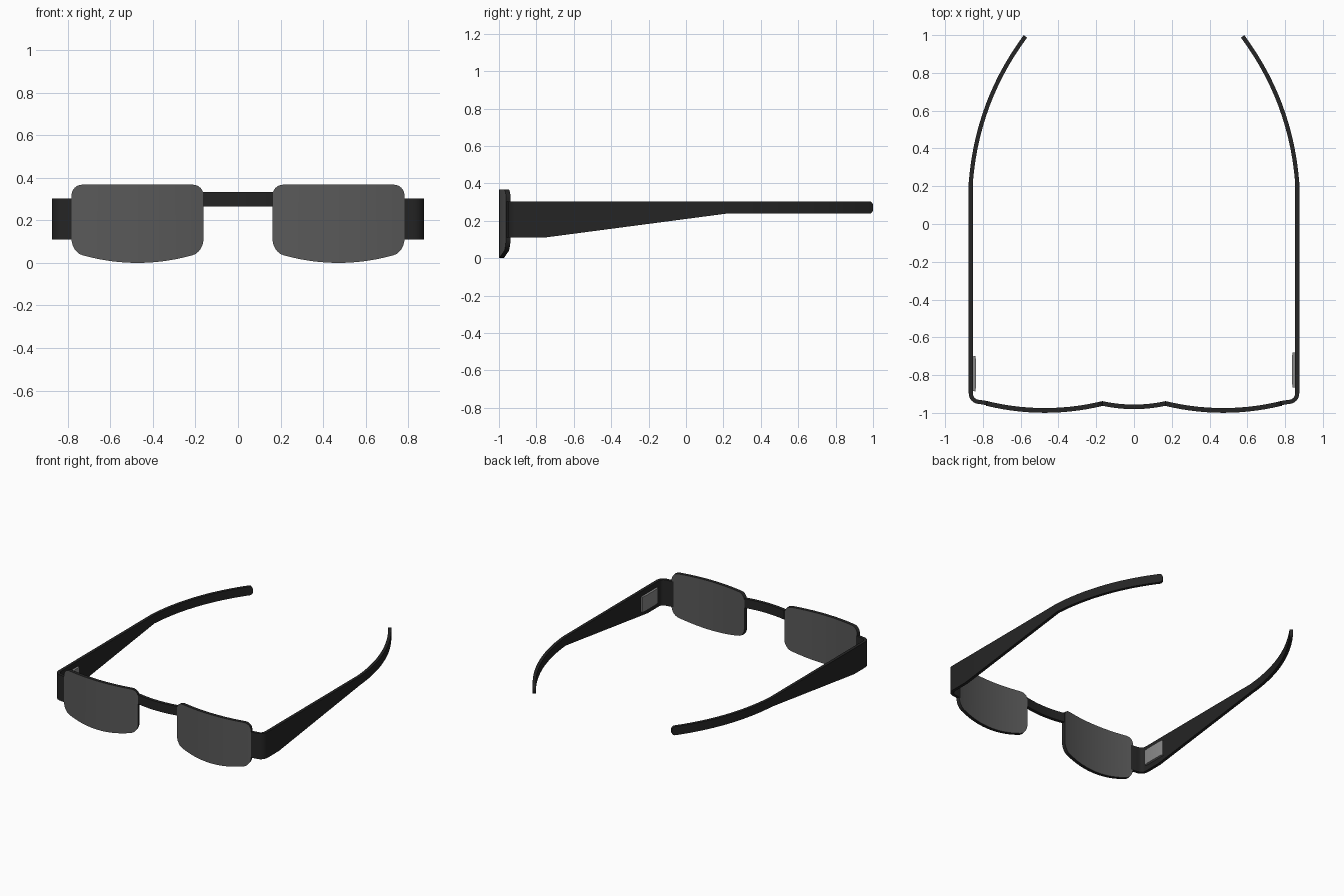
import bpy, bmesh, math
from mathutils import Vector

if "Cube" in bpy.data.objects:
    bpy.data.objects.remove(bpy.data.objects["Cube"])


def material(name, rgba):
    m = bpy.data.materials.new(name)
    m.diffuse_color = rgba
    m.use_nodes = True
    m.node_tree.nodes["Principled BSDF"].inputs["Base Color"].default_value = m.diffuse_color
    return m


BLACK = material("black_plastic", (0.018, 0.018, 0.018, 1))
TINT = material("tinted_lens", (0.1, 0.1, 0.1, 0.6))
GREY = material("grey_plate", (0.25, 0.25, 0.25, 0.7))


def strip(name, sections, thick, edge_mat, face_mat=None, mirror=False):
    """Upright band along a plan path; each section is (x, y, z_low, z_high)."""
    bm = bmesh.new()
    rings = []
    for i, (x, y, lo, hi) in enumerate(sections):
        a = sections[max(i - 1, 0)]
        b = sections[min(i + 1, len(sections) - 1)]
        t = Vector((b[0] - a[0], b[1] - a[1])).normalized()
        n = Vector((t.y, -t.x)) * thick / 2
        rings.append([bm.verts.new((x + s * n.x, y + s * n.y, z))
                      for s, z in ((1, lo), (1, hi), (-1, hi), (-1, lo))])
    for p, q in zip(rings, rings[1:]):
        for k in range(4):
            f = bm.faces.new((p[k], p[(k + 1) % 4], q[(k + 1) % 4], q[k]))
            f.material_index = 1 if face_mat and k in (0, 2) else 0
    bm.faces.new(rings[0])
    bm.faces.new(rings[-1][::-1])
    bmesh.ops.recalc_face_normals(bm, faces=bm.faces)
    me = bpy.data.meshes.new(name)
    bm.to_mesh(me)
    bm.free()
    me.materials.append(edge_mat)
    if face_mat:
        me.materials.append(face_mat)
    me.shade_smooth()
    me.set_sharp_from_angle(angle=math.radians(35))
    ob = bpy.data.objects.new(name, me)
    bpy.context.collection.objects.link(ob)
    if mirror:
        mod = ob.modifiers.new("mirror", "MIRROR")
        mod.use_mirror_merge = False
    return ob


# Lenses: bowed plates with rounded top corners and a curved lower edge
CX, HALF, R = 0.4725, 0.3075, 0.05
us = [-HALF + R * (1 - math.cos(math.radians(a))) for a in range(0, 91, 15)]
us += [(-1 + i / 6) * (HALF - R) for i in range(1, 12)] + [-u for u in reversed(us)]
lens = []
for u in us:
    d = max(0, abs(u) - (HALF - R)) / R
    drop = 1 - math.sqrt(max(0, 1 - d * d))
    bow = (u / HALF) ** 2
    lens.append((CX + u, -0.987 + 0.037 * bow,
                 0.052 * bow + 0.06 * drop, 0.368 - R * drop))
strip("lenses", lens, 0.025, BLACK, TINT, mirror=True)

# Bridge between the lenses
strip("bridge", [(0.168 * k / 6, -0.968 + 0.018 * (k / 6) ** 2, 0.265, 0.334)
                 for k in range(-6, 7)], 0.024, BLACK)

# Temples: hinge corner, tapering straight arm, inward-curved tip
LO, HI, TIP, X = 0.11, 0.304, 0.239, 0.864
arm = [(0.765, -0.952, LO, HI), (0.785, -0.947, LO, HI)]
for a in range(-90, 1, 15):
    r = math.radians(a)
    arm.append((X - 0.045 + 0.045 * math.cos(r), -0.897 + 0.045 * math.sin(r), LO, HI))
arm += [(X, -0.76, LO, HI)]
P0, P1, P2 = Vector((X, 0.22)), Vector((0.83, 0.65)), Vector((0.575, 0.993))
for t in [i / 14 for i in range(14)] + [0.98, 0.993, 1]:
    p = P0 * (1 - t) ** 2 + P1 * 2 * t * (1 - t) + P2 * t * t
    inset = {0.993: 0.006, 1: 0.017}.get(t, 0)
    arm.append((p.x, p.y, TIP + inset, HI - inset))
strip("temples", arm, 0.022, BLACK, mirror=True)

# Small plates on the inner side of each temple
for side, y0, name in ((1, -0.68, "right_plate"), (-1, -0.70, "left_plate")):
    strip(name, [(side * 0.848, y0 - dy, 0.15, 0.265) if dy in (0, 0.185)
                 else (side * 0.844, y0 - dy, 0.15, 0.265)
                 for dy in (0, 0.03, 0.15, 0.185)], 0.017, GREY)
